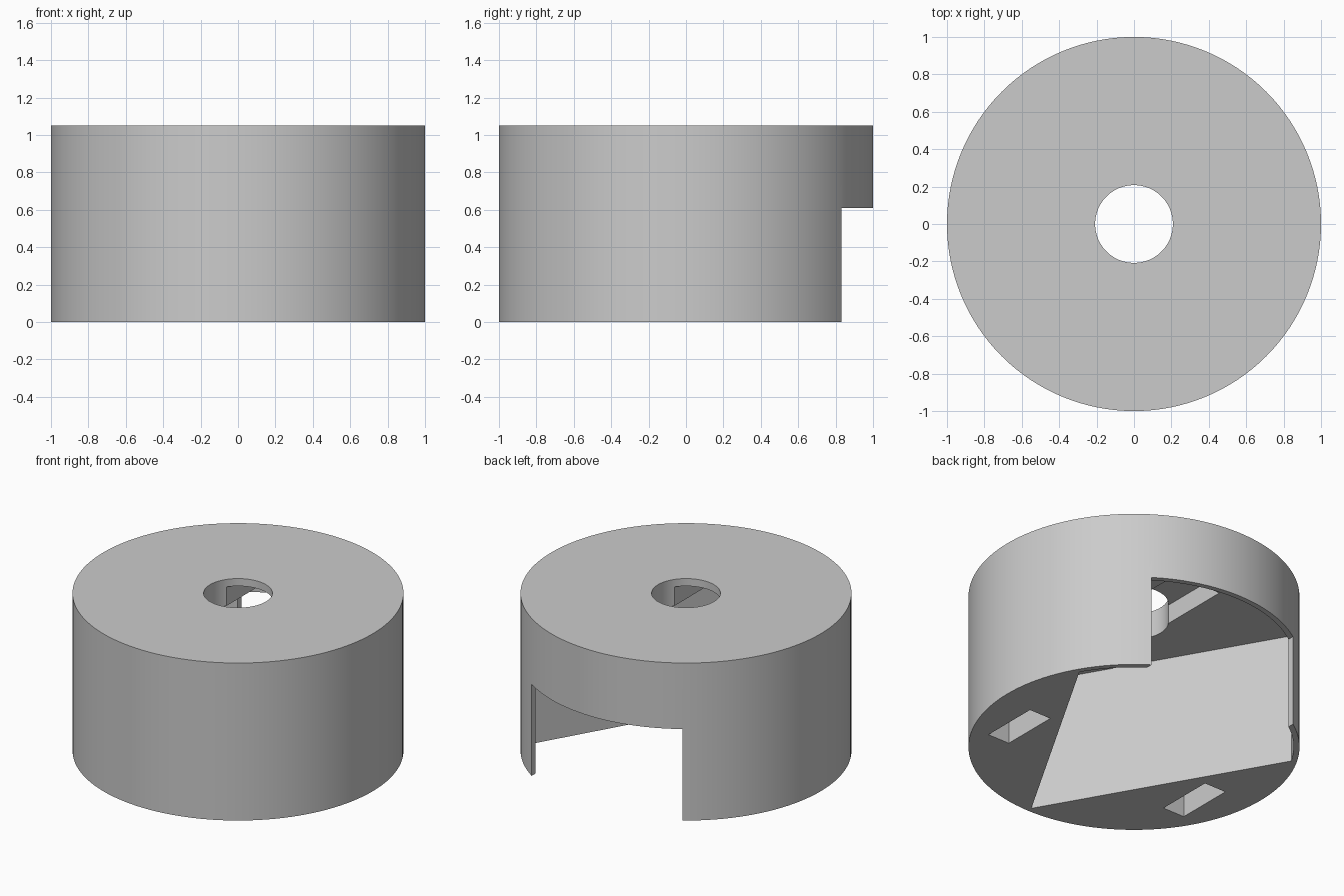
import bpy
import bmesh
from math import cos, sin, radians

if "Cube" in bpy.data.objects:
    bpy.data.objects.remove(bpy.data.objects["Cube"], do_unlink=True)

HEIGHT = 1.05
CEILING = 0.873

grey = bpy.data.materials.new("plain_grey")
grey.use_nodes = True
grey.diffuse_color = (0.6, 0.6, 0.6, 1)
grey.node_tree.nodes["Principled BSDF"].inputs["Base Color"].default_value = (0.6, 0.6, 0.6, 1)


def arc(radius, start, end, steps):
    angles = [radians(start + (end - start) * i / steps) for i in range(steps + 1)]
    return [(radius * cos(a), radius * sin(a)) for a in angles]


def rectangle(x0, x1, y0, y1):
    return [(x0, y0), (x1, y0), (x1, y1), (x0, y1)]


def prism(name, outline, z0, z1):
    """Extrude a counter-clockwise outline from z0 to z1."""
    bm = bmesh.new()
    base = bm.faces.new([bm.verts.new((x, y, z0)) for x, y in outline])
    result = bmesh.ops.extrude_face_region(bm, geom=[base])
    top = [v for v in result["geom"] if isinstance(v, bmesh.types.BMVert)]
    bmesh.ops.translate(bm, verts=top, vec=(0, 0, z1 - z0))
    bmesh.ops.recalc_face_normals(bm, faces=bm.faces)
    mesh = bpy.data.meshes.new(name)
    bm.to_mesh(mesh)
    bm.free()
    mesh.materials.append(grey)
    obj = bpy.data.objects.new(name, mesh)
    bpy.context.collection.objects.link(obj)
    return obj


def cut(target, cutter):
    """Subtract the cutter for good and remove it."""
    cutter.hide_render = True
    mod = target.modifiers.new("cut", "BOOLEAN")
    mod.operation = "DIFFERENCE"
    mod.solver = "EXACT"
    mod.object = cutter
    bpy.context.view_layer.objects.active = target
    bpy.ops.object.modifier_apply(modifier=mod.name)
    bpy.data.objects.remove(cutter, do_unlink=True)


# Round housing
housing = prism("round_housing", arc(1, 0, 360, 128)[:-1], 0, HEIGHT)

# Cavity open below: pointed at the front, round at the back
cavity_outline = [(0, -0.965)] + arc(0.965, 30, 150, 44)
cut(housing, prism("cavity_cutter", cavity_outline, -0.1, CEILING))

# Shallow channel in the ceiling
cut(housing, prism("channel_cutter", rectangle(-0.17, 0.17, -0.6, 0.6), 0.7, 1.0))

# Round hole through the top
cut(housing, prism("hole_cutter", arc(0.208, 0, 360, 64)[:-1], 0.7, 1.2))

# Opening in the back wall
cut(housing, prism("opening_cutter", rectangle(-0.557, 0.557, 0.6, 1.2), -0.2, 0.61))

# Slots in the underside, one on each side
for side in (-1, 1):
    x0, x1 = sorted((side * 0.61, side * 0.77))
    cut(housing, prism("slot_cutter", rectangle(x0, x1, -0.45, -0.06), -0.1, 0.35))

bpy.ops.object.select_all(action="DESELECT")
housing.select_set(True)
bpy.context.view_layer.objects.active = housing
bpy.ops.object.shade_smooth_by_angle(angle=radians(25))
